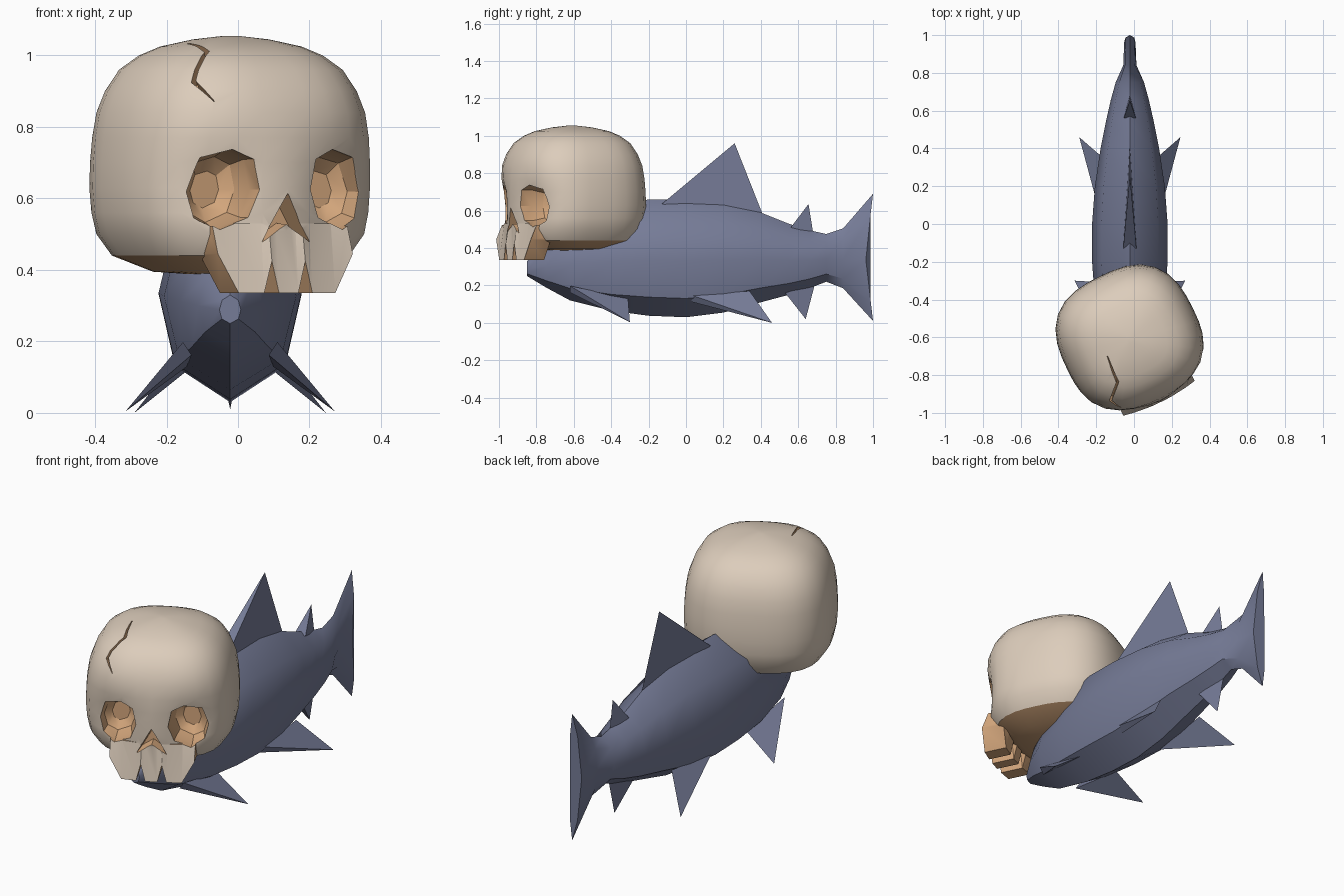
import bpy, bmesh, math
from mathutils import Vector

if "Cube" in bpy.data.objects:
    bpy.data.objects.remove(bpy.data.objects["Cube"])


def material(name, rgb):
    m = bpy.data.materials.new(name)
    m.diffuse_color = (*rgb, 1)
    m.use_nodes = True
    m.node_tree.nodes["Principled BSDF"].inputs["Base Color"].default_value = m.diffuse_color
    return m


BONE = material("pale bone", (0.72, 0.61, 0.50))
TAN = material("tan hollow", (0.65, 0.38, 0.20))
BLUE = material("slate blue", (0.18, 0.20, 0.31))
CX = -0.022                       # fish centre line
SKULL_POS = (-0.02, -0.61, 0)     # the skull is turned sideways on the body
SKULL_TURN = math.radians(26)


def loft(name, rings, mats, index=0, rule=None, skull=False):
    """Closed skin through rings of equal length; rule(face) picks a material."""
    bm = bmesh.new()
    loops = [[bm.verts.new(p) for p in ring] for ring in rings]
    n = len(loops[0])
    for a, b in zip(loops, loops[1:]):
        for i in range(n):
            j = (i + 1) % n
            bm.faces.new((a[i], a[j], b[j], b[i]))
    bm.faces.new(loops[0])
    bm.faces.new(loops[-1])
    bmesh.ops.recalc_face_normals(bm, faces=bm.faces)
    bm.normal_update()
    for f in bm.faces:
        f.material_index = rule(f) if rule else index
    mesh = bpy.data.meshes.new(name)
    bm.to_mesh(mesh)
    bm.free()
    for m in mats:
        mesh.materials.append(m)
    ob = bpy.data.objects.new(name, mesh)
    bpy.context.collection.objects.link(ob)
    if skull:
        ob.location = SKULL_POS
        ob.rotation_euler.z = SKULL_TURN
    return ob


def fin(name, front, back, tip, spread):
    """Wedge fin: thick at the front root, sharp at the back and tip."""
    s = Vector(spread)
    bm = bmesh.new()
    v = [bm.verts.new(p) for p in (Vector(front) + s, Vector(front) - s, back, tip)]
    for k in ((0, 1, 2), (0, 1, 3), (0, 2, 3), (1, 2, 3)):
        bm.faces.new([v[i] for i in k])
    bmesh.ops.recalc_face_normals(bm, faces=bm.faces)
    mesh = bpy.data.meshes.new(name)
    bm.to_mesh(mesh)
    bm.free()
    mesh.materials.append(BLUE)
    ob = bpy.data.objects.new(name, mesh)
    bpy.context.collection.objects.link(ob)
    return ob


def smooth(ob, degrees):
    bpy.ops.object.select_all(action='DESELECT')
    ob.select_set(True)
    bpy.context.view_layer.objects.active = ob
    bpy.ops.object.shade_smooth_by_angle(angle=math.radians(degrees))


# Fish body with tail: y, bottom, top, half width
stations = [(-.85, .25, .33, .03), (-.75, .19, .42, .09), (-.62, .12, .52, .14),
            (-.4, .065, .61, .185), (-.2, .038, .66, .2), (0, .03, .658, .2),
            (.2, .055, .64, .185), (.4, .11, .59, .155), (.55, .15, .53, .125),
            (.66, .185, .495, .1), (.75, .22, .475, .075), (.84, .185, .505, .035),
            (1.0, .01, .69, .03)]
section = [(0, 0), (.77, .16), (1, .48), (.75, .82), (0, 1),
           (-.75, .82), (-1, .48), (-.77, .16)]
body_rings = []
for y, lo, hi, w in stations:
    notch = 0.04 if y == 1.0 else 0      # forked tail edge
    body_rings.append([(CX + w * u, y - notch * (1 - abs(2 * t - 1)), lo + (hi - lo) * t)
                       for u, t in section])
smooth(loft("fish_body", body_rings, [BLUE]), 40)

# Fins
fin("dorsal_fin", (CX, -.13, .635), (CX, .41, .58), (CX, .26, .96), (.035, 0, 0))
fin("rear_top_fin", (CX, .56, .51), (CX, .68, .48), (CX, .655, .635), (.032, 0, 0))
fin("rear_bottom_fin", (CX, .53, .16), (CX, .69, .21), (CX, .64, .02), (.032, 0, 0))
for side, s in (("left", -1), ("right", 1)):
    fin(side + "_front_fin", (CX + s * .12, -.62, .18), (CX + s * .12, -.31, .13),
        (CX + s * .293, -.30, .004), (.012 * s, 0, .018))
    fin(side + "_middle_fin", (CX + s * .14, .03, .13), (CX + s * .13, .34, .17),
        (CX + s * .268, .46, .0), (.012 * s, 0, .018))

# Skull: superellipse rings (height, scale), recessed around the eyes
levels = [(.383, .1), (.395, .55), (.44, .84), (.50, .95), (.56, .985), (.63, 1),
          (.70, .995), (.77, .98), (.84, .95), (.90, .89), (.96, .79), (1.0, .65),
          (1.025, .5), (1.045, .27), (1.055, .05)]
EYE_X, EYE_Z, SEG = .175, .625, 32


def skull_point(i, z, k):
    a = 2 * math.pi * i / SEG
    c, s = math.cos(a), math.sin(a)
    r = .37 * k / (abs(c) ** 2.7 + abs(s) ** 2.7) ** (1 / 2.7)
    x, y = r * c, r * s
    if y < -.1:
        d = (abs(x) - EYE_X - .02) ** 2 + (z - EYE_Z) ** 2
        y += .05 * math.exp(-d / .016)
    return (x, y, z)


skull = loft("skull", [[skull_point(i, z, k) for i in range(SEG)] for z, k in levels],
             [BONE, TAN], rule=lambda f: int(f.calc_center_median().z < .43), skull=True)

# Upper jaw with three teeth: x, bottom height
half = [(.03, .335), (.052, .425), (.075, .335), (.15, .335), (.21, .445)]
columns = [(-x, z) for x, z in reversed(half)] + half
jaw = loft("jaw", [[(x, -.35 + .9 * x * x, .53), (x, -.37 + .5 * x * x, z),
                    (x, -.25 + .5 * x * x, z), (x, -.20, .53)] for x, z in columns],
           [BONE, TAN], rule=lambda f: int(f.normal.y > -.6), skull=True)

# Cutters for the eye sockets, nose and crack
cutters = []
eye = [(.065, .092), (-.02, .115), (-.08, .087), (-.098, 0), (-.068, -.08),
       (.015, -.115), (.078, -.083), (.1, -.007)]
for s in (-1, 1):
    rings = [[(s * (EYE_X + x * k), y, EYE_Z + z * k) for x, z in eye]
             for y, k in ((-.5, 1), (-.28, .97), (-.22, .8), (-.19, .45))]
    cutters.append(loft("eye_cutter", rings, [BONE, TAN], 1, skull=True))
nose = [(0, .615), (.078, .475), (0, .527), (-.078, .475)]
cutters.append(loft("nose_cutter", [[(x * k, y, .54 + (z - .54) * k) for x, z in nose]
                                    for y, k in ((-.5, 1), (-.36, 1), (-.29, .7))],
                    [BONE, TAN], 1, skull=True))
middle = Vector((0, 0, .65))
crack = []
for x, y, z, w in ((-.143, 0, 1.03, .001), (-.155, -.17, 1.0, .008),
                   (-.226, -.235, .915, .008), (-.19, -.29, .86, .001)):
    d = Vector((x, y, z)) - middle
    o = Vector((w, 0, 0))
    crack.append([middle + d * 1.2 - o, middle + d * 1.2 + o,
                  middle + d * .95 + o, middle + d * .95 - o])
cutters.append(loft("crack_cutter", crack, [BONE, TAN], 1, skull=True))

# Join the jaw, then cut the hollows
bpy.context.view_layer.objects.active = skull
for ob, op in [(jaw, 'UNION')] + [(c, 'DIFFERENCE') for c in cutters]:
    ob.hide_render = True
    mod = skull.modifiers.new("cut", 'BOOLEAN')
    mod.operation = op
    mod.solver = 'EXACT'
    mod.object = ob
    bpy.ops.object.modifier_apply(modifier=mod.name)
    bpy.data.objects.remove(ob)
smooth(skull, 32)
